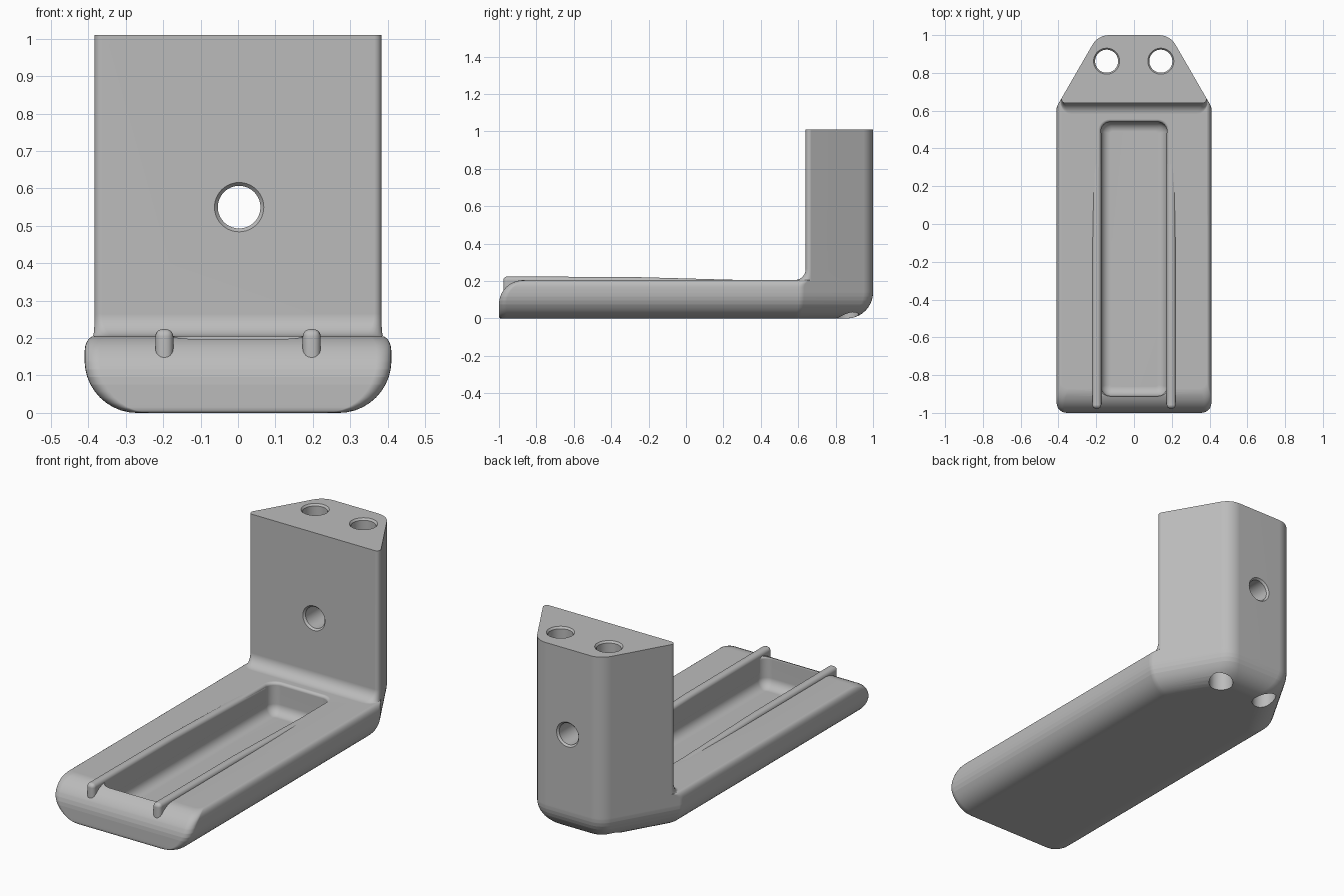
import bpy, bmesh, math
from mathutils import Matrix, Vector

if "Cube" in bpy.data.objects:
    bpy.data.objects.remove(bpy.data.objects["Cube"])

grey = bpy.data.materials.new("plain_grey")
grey.use_nodes = True
grey.diffuse_color = (0.5, 0.5, 0.5, 1)
grey.node_tree.nodes["Principled BSDF"].inputs["Base Color"].default_value = (0.5, 0.5, 0.5, 1)


def rounded(corners, steps=6):
    """Outline with every (x, y, radius) corner replaced by an arc."""
    out = []
    for i, (x, y, r) in enumerate(corners):
        p = Vector((x, y))
        a = (Vector(corners[i - 1][:2]) - p).normalized()
        b = (Vector(corners[(i + 1) % len(corners)][:2]) - p).normalized()
        half = a.angle(b) / 2
        centre = p + (a + b).normalized() * (r / math.sin(half))
        start = p + a * (r / math.tan(half)) - centre
        end = p + b * (r / math.tan(half)) - centre
        turn = math.pi - 2 * half
        for k in range(steps + 1):
            t = k / steps
            out.append(centre + (start * math.sin((1 - t) * turn)
                                 + end * math.sin(t * turn)) / math.sin(turn))
    return out


def loft(name, rings, matrix=Matrix()):
    """Closed solid through (height, outline) rings."""
    bm = bmesh.new()
    loops = [[bm.verts.new((p[0], p[1], z)) for p in pts] for z, pts in rings]
    n = len(loops[0])
    for lo, hi in zip(loops, loops[1:]):
        for i in range(n):
            j = (i + 1) % n
            bm.faces.new((lo[i], lo[j], hi[j], hi[i]))
    bm.faces.new(loops[0][::-1])
    bm.faces.new(loops[-1])
    bm.transform(matrix)
    bmesh.ops.recalc_face_normals(bm, faces=bm.faces)
    mesh = bpy.data.meshes.new(name)
    bm.to_mesh(mesh)
    bm.free()
    mesh.materials.append(grey)
    ob = bpy.data.objects.new(name, mesh)
    bpy.context.collection.objects.link(ob)
    return ob


def bake(ob):
    bpy.context.view_layer.update()
    deps = bpy.context.evaluated_depsgraph_get()
    mesh = bpy.data.meshes.new_from_object(ob.evaluated_get(deps))
    ob.modifiers.clear()
    ob.data = mesh


def boolean(ob, other, operation):
    mod = ob.modifiers.new(operation, 'BOOLEAN')
    mod.operation, mod.solver, mod.object = operation, 'EXACT', other
    bake(ob)
    bpy.data.objects.remove(other)


def smooth(ob):
    bpy.ops.object.select_all(action='DESELECT')
    ob.select_set(True)
    bpy.context.view_layer.objects.active = ob
    bpy.ops.object.shade_smooth_by_angle(angle=math.radians(32))
    ob.modifiers.new("even_normals", 'WEIGHTED_NORMAL').keep_sharp = True


def arc(r, h):
    return math.sqrt(max(0, r * r - h * h))


SLANT, COS, SIN = 0.665, math.cos(math.pi / 6), 0.5   # slanted rear sides
TOP = 0.205


def slant_x(y, d=0):
    return (SLANT - d - SIN * y) / COS


# Long base arm: round underside, rounded front lip, tapered back
def arm_ring(z):
    d = 0.14 - arc(0.14, 0.14 - z) if z < 0.14 else 0
    w = 0.41 - d
    if z > 0.165:
        w = 0.385 + 0.025 * arc(1, (z - 0.165) / 0.04)
    front = -0.87 - arc(0.13, max(0, z - 0.075))
    if z < 0.01:
        front += 0.01 - arc(0.01, 0.01 - z)
    back = 1 - d
    ys = (SLANT - d - COS * w) / SIN
    xb = slant_x(back, d)
    return rounded([(-w, front, 0.04), (w, front, 0.04), (w, ys, 0.05),
                    (xb, back, 0.1), (-xb, back, 0.1), (-w, ys, 0.05)])


quarter = [i * math.pi / 20 for i in range(11)]
levels = {round(0.14 * (1 - math.cos(a)), 4) for a in quarter}
levels |= {round(0.075 + 0.13 * math.sin(a), 4) for a in quarter}
bracket = loft("bracket_body", [(z, arm_ring(z)) for z in sorted(levels)])


# Upright block with a fillet at its foot
def upright_ring(front):
    r = 0.02 + (0.64 - front) * 0.67
    xf, xb = slant_x(front), slant_x(1)
    return rounded([(-xf, front, r), (xf, front, r), (xb, 1, 0.1), (-xb, 1, 0.1)])


rings = [(TOP + 0.06 * (1 - math.cos(a)), upright_ring(0.58 + 0.06 * math.sin(a)))
         for a in quarter]
upright = loft("upright", rings + [(1.01, upright_ring(0.64))])
boolean(bracket, upright, 'UNION')


# Long pocket with rounded floor edge and softened rim
def pocket_ring(grow):
    w, lo, hi, r = 0.175 + grow, -0.91 - grow, 0.54 + grow, 0.05 + grow * 0.8
    return rounded([(-w, lo, r), (w, lo, r), (w, hi, r), (-w, hi, r)])


rings = [(0.09 - 0.05 * math.cos(a), pocket_ring(0.05 * (math.sin(a) - 1)))
         for a in quarter[::2]]
rings += [(TOP - 0.015 + 0.015 * math.sin(a), pocket_ring(0.015 * (1 - math.cos(a))))
          for a in quarter[::2]]
rings.append((0.25, pocket_ring(0.015)))
boolean(bracket, loft("pocket_cutter", rings), 'DIFFERENCE')


# Chamfered screw holes
def circle(r, n=40):
    return [(r * math.cos(math.tau * i / n), r * math.sin(math.tau * i / n)) for i in range(n)]


def drill(matrix, r, flares):
    rings = [(h, circle(r + grow)) for h, grow in flares]
    boolean(bracket, loft("hole_cutter", rings, matrix), 'DIFFERENCE')


for x in (-0.145, 0.142):
    drill(Matrix.Translation((x, 0.862, 0)), 0.061,
          [(-0.1, 0), (1, 0), (1.01, 0.008), (1.1, 0.008)])
drill(Matrix.Translation((0.003, 0, 0.55)) @ Matrix.Rotation(-math.pi / 2, 4, 'X'), 0.057,
      [(0.5, 0.009), (0.64, 0.009), (0.65, 0), (0.99, 0), (1, 0.009), (1.1, 0.009)])
smooth(bracket)

# Two thin raised rails sinking into the arm towards the back
side = [(-0.977, 0.1), (0.5, 0.1), (0.5, 0.2), (-0.3, 0.222), (-0.977, 0.224)]
to_side = Matrix(((0, 0, 1, 0), (1, 0, 0, 0), (0, 1, 0, 0), (0, 0, 0, 1)))
for name, x in (("left_rail", 0.197), ("right_rail", -0.197)):
    rail = loft(name, [(x - 0.024, side), (x + 0.024, side)], to_side)
    bevel = rail.modifiers.new("round", 'BEVEL')
    bevel.width, bevel.segments = 0.02, 5
    bake(rail)
    smooth(rail)
